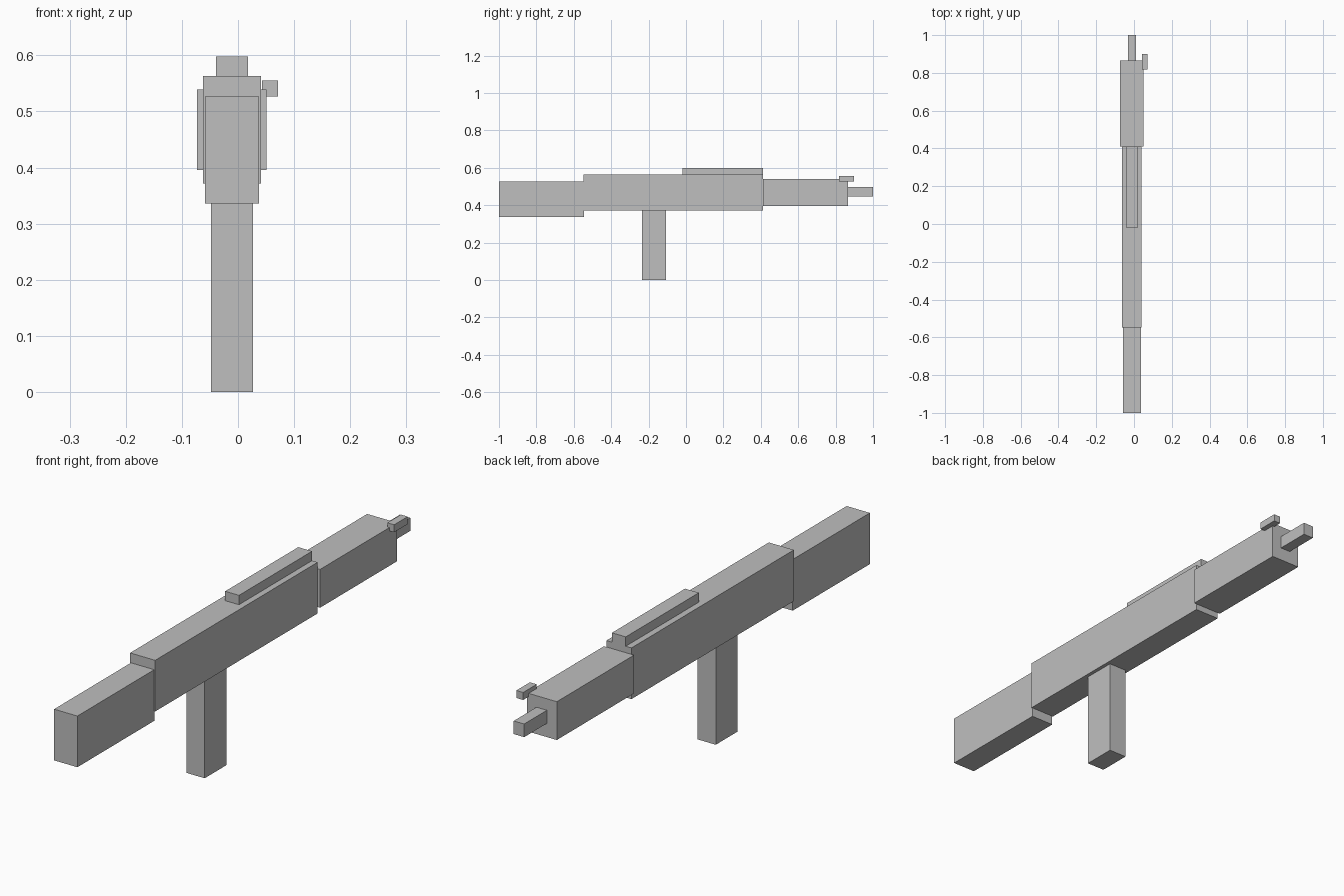
import bpy

if "Cube" in bpy.data.objects:
    bpy.data.objects.remove(bpy.data.objects["Cube"])

grey = bpy.data.materials.new("plain_grey")
grey.diffuse_color = (0.52, 0.52, 0.52, 1)
grey.use_nodes = True
grey.node_tree.nodes["Principled BSDF"].inputs["Base Color"].default_value = grey.diffuse_color


def box(name, x, y, z):
    """Axis-aligned box from (min, max) ranges."""
    spans = (x, y, z)
    bpy.ops.mesh.primitive_cube_add(size=1, location=[(a + b) / 2 for a, b in spans])
    ob = bpy.context.object
    ob.name = name
    ob.scale = [b - a for a, b in spans]
    bpy.ops.object.transform_apply(location=False, rotation=False, scale=True)
    ob.data.materials.append(grey)
    return ob


# Main body, with the stock and the fore-end butted against it
box("stock", (-0.059, 0.037), (-1.0, -0.545), (0.336, 0.527))
box("receiver", (-0.0625, 0.041), (-0.547, 0.411), (0.372, 0.563))
box("fore_end", (-0.073, 0.051), (0.411, 0.866), (0.396, 0.539))

# Barrel tip and the small side sight
box("muzzle", (-0.032, 0.011), (0.866, 1.0), (0.447, 0.496))
box("side_sight", (0.043, 0.071), (0.819, 0.899), (0.527, 0.555))

# Top rail and the lower magazine
box("top_rail", (-0.039, 0.018), (-0.02, 0.411), (0.563, 0.598))
box("magazine", (-0.048, 0.027), (-0.235, -0.107), (0.0, 0.372))
